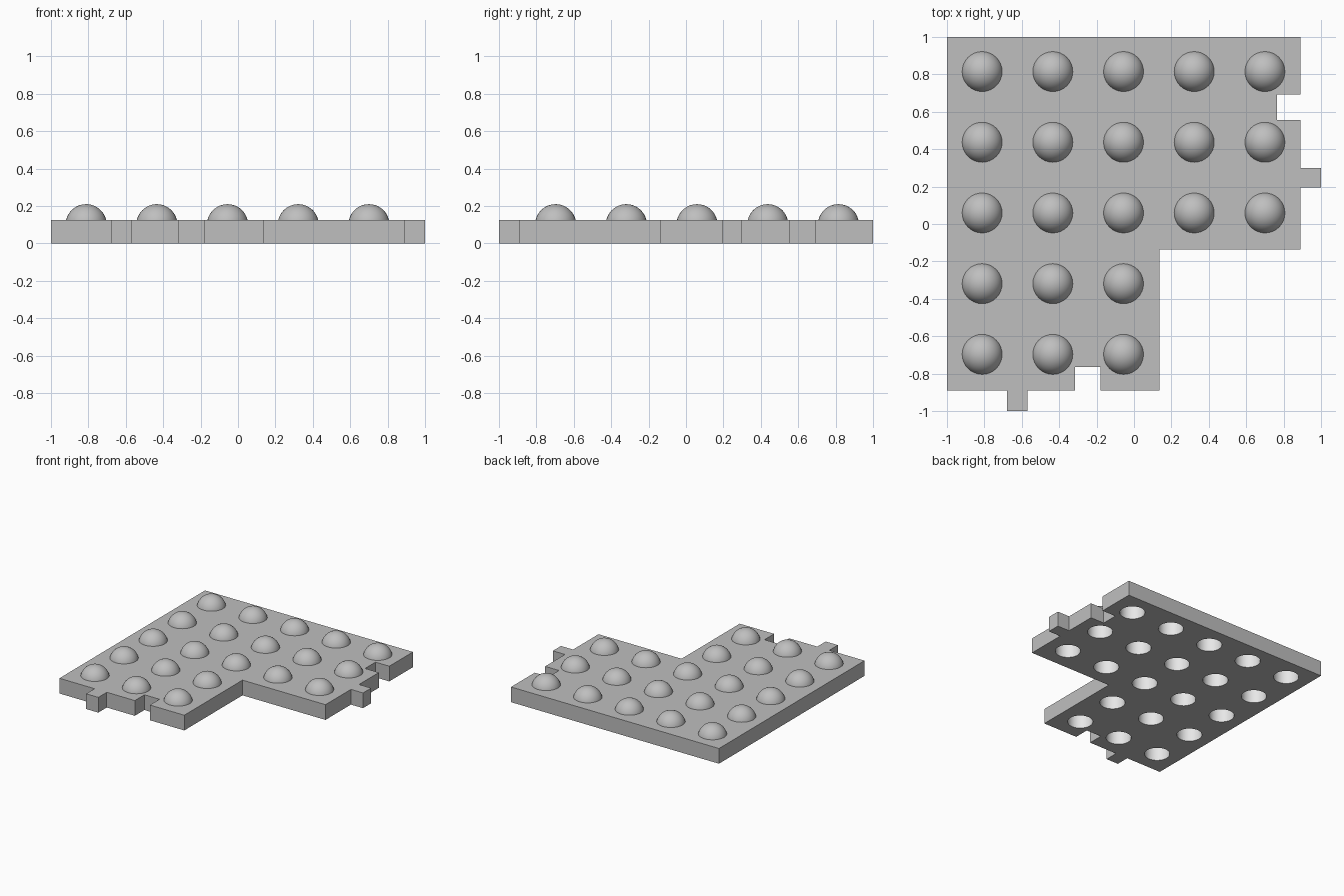
import bpy
import bmesh
import math
from mathutils import Matrix, Vector

if "Cube" in bpy.data.objects:
    bpy.data.objects.remove(bpy.data.objects["Cube"], do_unlink=True)

THICK = 0.125
PITCH = 0.378
DOME_R = 0.11
DOME_Z = 0.1
HOLE_R = 0.095
HOLE_DEPTH = 0.115


def material(name, value):
    mat = bpy.data.materials.new(name)
    mat.use_nodes = True
    color = (value, value, value, 1.0)
    mat.diffuse_color = color
    mat.node_tree.nodes["Principled BSDF"].inputs["Base Color"].default_value = color
    return mat


def make_object(name, bm, mat):
    bmesh.ops.recalc_face_normals(bm, faces=bm.faces)
    mesh = bpy.data.meshes.new(name)
    bm.to_mesh(mesh)
    bm.free()
    mesh.materials.append(mat)
    obj = bpy.data.objects.new(name, mesh)
    bpy.context.collection.objects.link(obj)
    return obj


def select_only(obj):
    bpy.ops.object.select_all(action="DESELECT")
    obj.select_set(True)
    bpy.context.view_layer.objects.active = obj


def smooth(obj):
    select_only(obj)
    bpy.ops.object.shade_smooth_by_angle(angle=math.radians(35))


grey = material("mid grey", 0.52)
pale = material("pale grey", 0.8)

# L-shaped stud layout: three full rows, then two short rows
spots = [Vector((-0.812 + PITCH * i, 0.815 - PITCH * j, 0))
         for j in range(5) for i in range(5 if j < 3 else 3)]

# Plate outline with a tab and a notch on the two joining edges
outline = [
    (-1, 1), (-1, -0.89),
    (-0.68, -0.89), (-0.68, -1), (-0.57, -1), (-0.57, -0.89),
    (-0.315, -0.89), (-0.315, -0.765), (-0.178, -0.765), (-0.178, -0.89),
    (0.135, -0.89), (0.135, -0.135), (0.89, -0.135),
    (0.89, 0.195), (1, 0.195), (1, 0.3), (0.89, 0.3),
    (0.89, 0.557), (0.765, 0.557), (0.765, 0.693), (0.89, 0.693),
    (0.89, 1),
]
bm = bmesh.new()
base = bm.faces.new([bm.verts.new((x, y, 0)) for x, y in outline])
top = bmesh.ops.extrude_face_region(bm, geom=[base])["geom"]
bmesh.ops.translate(bm, vec=(0, 0, THICK),
                    verts=[v for v in top if isinstance(v, bmesh.types.BMVert)])
plate = make_object("plate", bm, grey)

# Round sockets cut into the underside
bm = bmesh.new()
for spot in spots:
    bmesh.ops.create_cone(bm, cap_ends=True, segments=32, radius1=HOLE_R,
                          radius2=HOLE_R, depth=2 * HOLE_DEPTH,
                          matrix=Matrix.Translation(spot))
cutter = make_object("socket_cutter", bm, pale)
cutter.hide_render = True

cut = plate.modifiers.new("sockets", "BOOLEAN")
cut.operation = "DIFFERENCE"
cut.solver = "EXACT"
cut.material_mode = "TRANSFER"
cut.object = cutter
select_only(plate)
bpy.ops.object.modifier_apply(modifier=cut.name)
bpy.data.objects.remove(cutter, do_unlink=True)
smooth(plate)

# Domed studs: spheres trimmed just inside the top of the plate
bm = bmesh.new()
for spot in spots:
    bmesh.ops.create_uvsphere(bm, u_segments=32, v_segments=24, radius=DOME_R,
                              matrix=Matrix.Translation(spot + Vector((0, 0, DOME_Z))))
bmesh.ops.bisect_plane(bm, geom=bm.verts[:] + bm.edges[:] + bm.faces[:],
                       plane_co=(0, 0, THICK - 0.003), plane_no=(0, 0, 1),
                       clear_inner=True)
studs = make_object("domed_studs", bm, grey)
smooth(studs)
